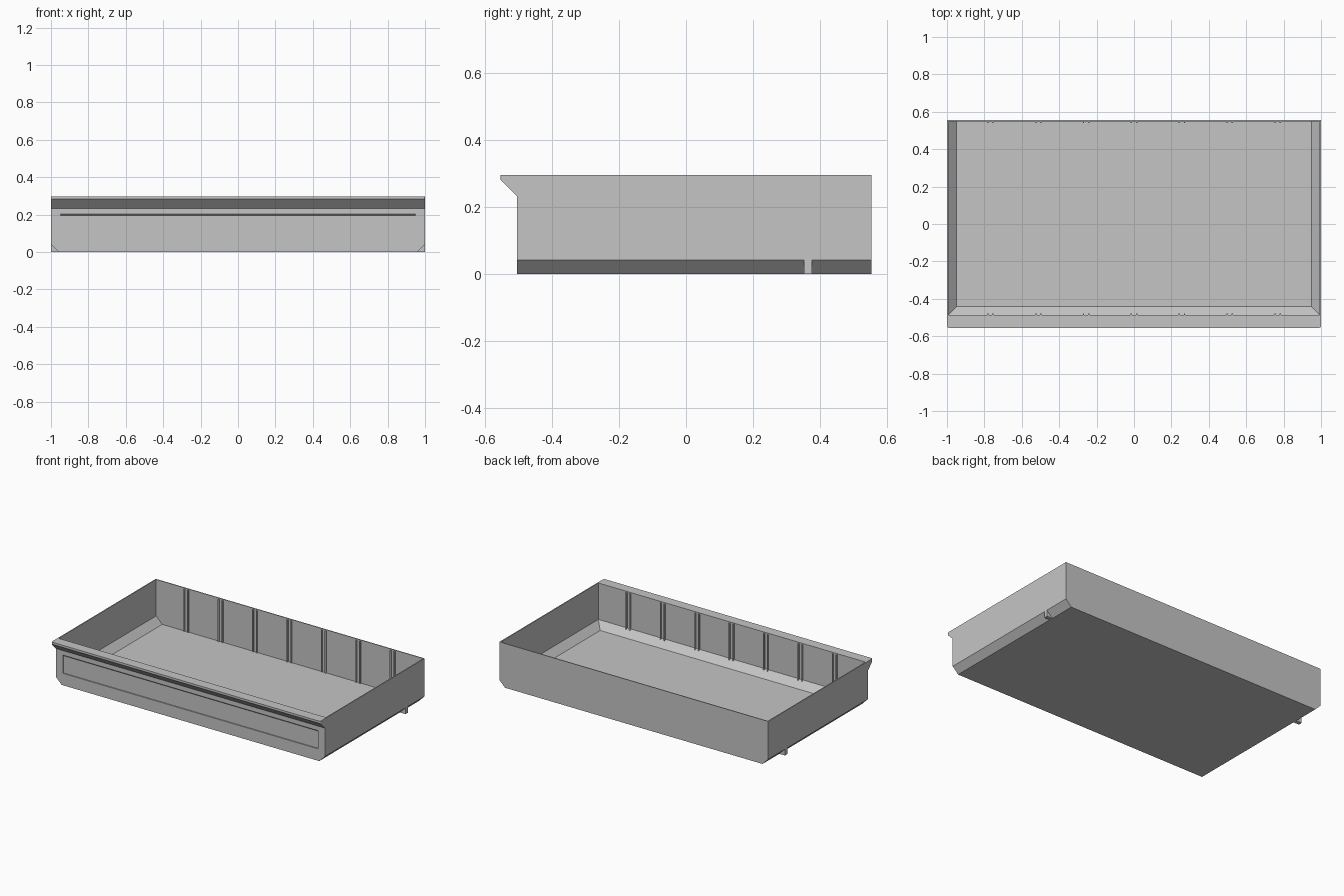
import bpy
import bmesh
from mathutils import Vector

if "Cube" in bpy.data.objects:
    bpy.data.objects.remove(bpy.data.objects["Cube"], do_unlink=True)

grey = bpy.data.materials.new("light grey plastic")
grey.use_nodes = True
COLOUR = (0.56, 0.56, 0.56, 1)
grey.diffuse_color = COLOUR
grey.node_tree.nodes["Principled BSDF"].inputs["Base Color"].default_value = COLOUR


def finish(name, bm):
    bmesh.ops.recalc_face_normals(bm, faces=bm.faces)
    mesh = bpy.data.meshes.new(name)
    bm.to_mesh(mesh)
    bm.free()
    mesh.materials.append(grey)
    obj = bpy.data.objects.new(name, mesh)
    bpy.context.collection.objects.link(obj)
    return obj


def prism(points, vector):
    """Extrude a closed outline along a vector."""
    bm = bmesh.new()
    face = bm.faces.new([bm.verts.new(p) for p in points])
    out = bmesh.ops.extrude_face_region(bm, geom=[face])
    verts = [g for g in out["geom"] if isinstance(g, bmesh.types.BMVert)]
    bmesh.ops.translate(bm, verts=verts, vec=Vector(vector))
    bmesh.ops.recalc_face_normals(bm, faces=bm.faces)
    return bm


def box(x0, x1, y0, y1, z0, z1):
    return prism([(x0, y0, z0), (x1, y0, z0), (x1, y1, z0), (x0, y1, z0)],
                 (0, 0, z1 - z0))


def bevel(bm, test, offset, segments=1):
    """Bevel the edges whose midpoint passes the test."""
    edges = [e for e in bm.edges if test((e.verts[0].co + e.verts[1].co) / 2)]
    bmesh.ops.bevel(bm, geom=edges, offset=offset, segments=segments,
                    profile=0.5, affect='EDGES')


def cut(target, cutter):
    cutter.hide_render = True
    mod = target.modifiers.new("cut", 'BOOLEAN')
    mod.operation = 'DIFFERENCE'
    mod.solver = 'EXACT'
    mod.object = cutter
    bpy.context.view_layer.objects.active = target
    bpy.ops.object.modifier_apply(modifier=mod.name)
    bpy.data.objects.remove(cutter, do_unlink=True)


FRONT, BACK, TOP = -0.505, 0.555, 0.297
IN_X, IN_FRONT, IN_BACK, FLOOR = 0.993, -0.487, 0.549, 0.007
CHAMFER = 0.042

# Tray body with chamfered lower side edges
body = box(-1, 1, FRONT, BACK, 0, TOP)
bevel(body, lambda m: m.z < 0.001 and abs(m.x) > 0.9, CHAMFER)
tray = finish("tray_body", body)

# Hollow interior, sloped along the sides and the front
cavity = box(-IN_X, IN_X, IN_FRONT, IN_BACK, FLOOR, 0.4)
bevel(cavity, lambda m: m.z < 0.01 and (abs(m.x) > 0.9 or m.y < -0.4), 0.045)
cut(tray, finish("cavity_cutter", cavity))

# Shallow label recess with a sloped upper edge
depth = FRONT + 0.007
outline = [(-0.52, 0.08), (depth, 0.08), (depth, 0.196), (-0.52, 0.218)]
cut(tray, finish("label_cutter",
                 prism([(-0.95, y, z) for y, z in outline], (1.9, 0, 0))))

# Pull lip along the front rim
outline = [(FRONT, 0.233), (-0.555, 0.283), (-0.555, TOP), (FRONT, TOP)]
lip = prism([(-1, y, z) for y, z in outline], (2, 0, 0))
bevel(lip, lambda m: abs(m.x) > 0.99 and m.y < -0.55, 0.01, 3)
finish("front_lip", lip)

# Stop tabs filling the lower chamfers
for side, name in ((1, "left"), (-1, "right")):
    outline = [(1, CHAMFER), (1, 0), (1 - CHAMFER, 0)]
    finish(name + "_stop_tab",
           prism([(side * x, 0.352, z) for x, z in outline], (0, 0.025, 0)))

# Pairs of divider guide ribs on the front and back walls
for i in range(-3, 4):
    for offset in (-0.014, 0.014):
        x = i * 0.256 + offset
        finish("back_guide_rib", box(x - 0.004, x + 0.004, IN_BACK - 0.008,
                                     IN_BACK + 0.002, FLOOR, 0.29))
        finish("front_guide_rib", box(x - 0.004, x + 0.004, IN_FRONT - 0.002,
                                      IN_FRONT + 0.008, 0.04, 0.29))
